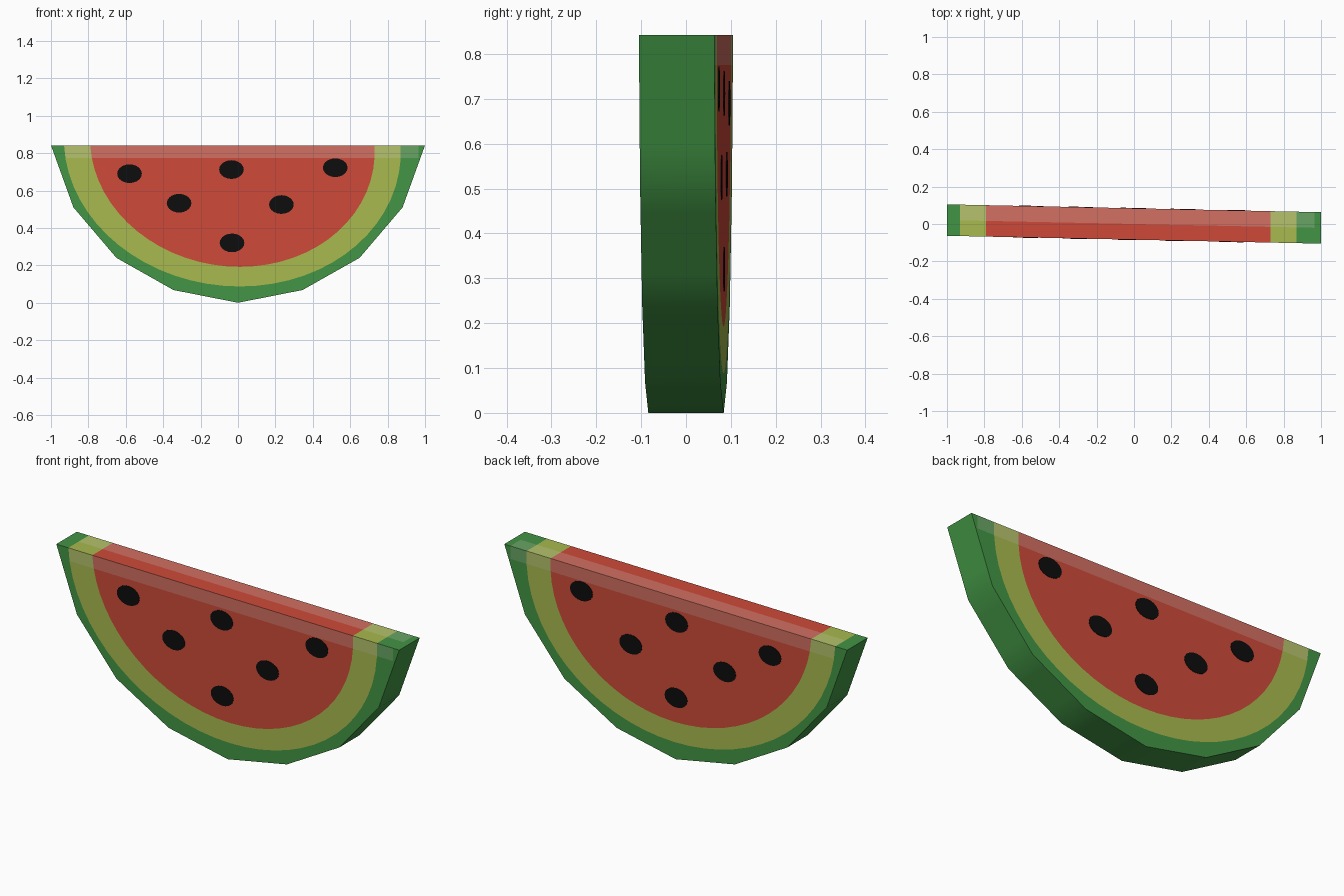
import bpy, bmesh, math
from mathutils import Vector

if "Cube" in bpy.data.objects:
    bpy.data.objects.remove(bpy.data.objects["Cube"])

HALF, TOP, SKEW = 0.084, 0.842, -0.021   # half thickness, height, slight turn about z
STRIP_Z = 0.775                          # lower edge of the pale strip
SUB = 4                                  # points per rind side


def material(name, rgb):
    m = bpy.data.materials.new(name)
    lin = [((c / 255 + 0.055) / 1.055) ** 2.4 for c in rgb]
    m.diffuse_color = (*lin, 1)
    m.use_nodes = True
    m.node_tree.nodes["Principled BSDF"].inputs["Base Color"].default_value = m.diffuse_color
    return m


MATS = [material("rind green", (66, 148, 68)),
        material("rind yellow green", (168, 186, 78)),
        material("flesh red", (206, 74, 57)),
        material("pale green", (104, 164, 100)),
        material("pale yellow green", (182, 194, 108)),
        material("pale red", (210, 112, 97))]
SEED = material("seed black", (13, 13, 14))


def place(x, y, z):
    return Vector((x, y + SKEW * x, z))


def finish(bm, name, mats):
    me = bpy.data.meshes.new(name)
    bm.to_mesh(me)
    bm.free()
    for m in mats:
        me.materials.append(m)
    ob = bpy.data.objects.new(name, me)
    bpy.context.collection.objects.link(ob)
    return ob


# Profiles: angular rind, then two rounder bands inside it
half = [(-1, TOP), (-0.88, 0.51), (-0.65, 0.24), (-0.345, 0.068), (0, 0)]
corners = half + [(-x, z) for x, z in reversed(half[:-1])]
outer = []
for a, b in zip(corners, corners[1:]):
    outer += [(a[0] + (b[0] - a[0]) * k / SUB, a[1] + (b[1] - a[1]) * k / SUB) for k in range(SUB)]
outer.append(corners[-1])
N = len(outer) - 1


def band(rx, rz):
    ts = [math.pi * i / N for i in range(N + 1)]
    return [(-0.03 + 0.04 * math.sin(t) - rx * math.cos(t), TOP - rz * math.sin(t)) for t in ts]


profiles = [outer, band(0.90, 0.755), band(0.76, 0.65)]

# Slice body: nested bands on both faces, joined by rind and cut top
bm = bmesh.new()
front, back = [[[bm.verts.new((x, y, z)) for x, z in p] for p in profiles] for y in (-HALF, HALF)]


def face(verts, mat):
    bm.faces.new(verts).material_index = mat


for side in (front, back):
    for r in range(2):
        for i in range(N):
            face((side[r][i], side[r][i + 1], side[r + 1][i + 1], side[r + 1][i]), r)
    face(side[2], 2)
for i in range(N):
    face((front[0][i], front[0][i + 1], back[0][i + 1], back[0][i]), 0)
top_f, top_b = [[s[r][0] for r in range(3)] + [s[r][N] for r in (2, 1, 0)] for s in (front, back)]
for i, mat in enumerate((0, 1, 2, 1, 0)):
    face((top_f[i], top_f[i + 1], top_b[i + 1], top_b[i]), mat)
bmesh.ops.recalc_face_normals(bm, faces=bm.faces)

# Cut the pale strip along the upper edge and the rear half of the top
for co, no in (((0, 0, STRIP_Z), (0, 0, 1)), ((0, 0, 0), (0, 1, 0)), ((0.965, 0, 0), (1, 0, 0))):
    bmesh.ops.bisect_plane(bm, geom=bm.verts[:] + bm.edges[:] + bm.faces[:],
                           plane_co=co, plane_no=no, dist=1e-5)
bm.normal_update()
for f in bm.faces:
    c = f.calc_center_median()
    on_side = abs(f.normal.y) > 0.9 and c.z > STRIP_Z
    on_top = f.normal.z > 0.9 and c.y > 0
    if (on_side or on_top) and -0.935 < c.x < 0.965:
        f.material_index += 3
for v in bm.verts:
    v.co = place(*v.co)
body = finish(bm, "melon_slice", MATS)
bpy.context.view_layer.objects.active = body
body.select_set(True)
bpy.ops.object.shade_smooth_by_angle(angle=math.radians(30))

# Seeds: thin oval plates on both faces
seeds = [(-0.58, 0.69), (-0.035, 0.712), (0.52, 0.722),
         (-0.315, 0.532), (0.232, 0.525), (-0.032, 0.32)]
for label, sign, shift in (("front", -1, 0), ("back", 1, 0.03)):
    for n, (sx, sz) in enumerate(seeds, 1):
        bm = bmesh.new()
        rings = []
        for y in (HALF - 0.002, HALF + 0.002):
            rings.append([bm.verts.new(place(sx + shift + 0.066 * math.cos(t), sign * y,
                                             sz + 0.05 * math.sin(t)))
                          for t in (2 * math.pi * k / 20 for k in range(20))])
        bm.faces.new(rings[0])
        bm.faces.new(rings[1])
        for k in range(20):
            j = (k + 1) % 20
            bm.faces.new((rings[0][k], rings[0][j], rings[1][j], rings[1][k]))
        bmesh.ops.recalc_face_normals(bm, faces=bm.faces)
        finish(bm, f"seed_{label}_{n}", [SEED])
